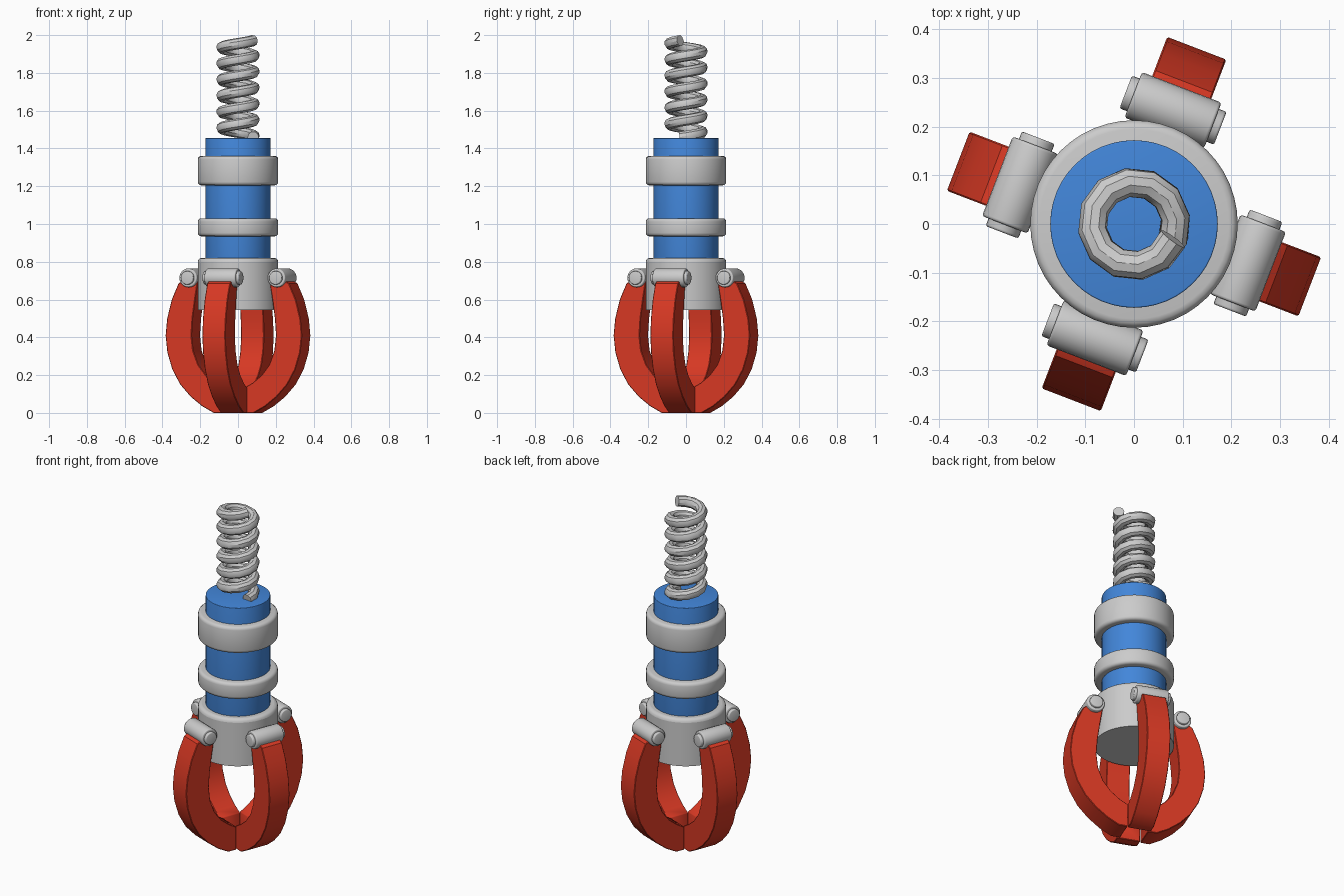
import bpy
import bmesh
import math
from mathutils import Matrix

if "Cube" in bpy.data.objects:
    bpy.data.objects.remove(bpy.data.objects["Cube"])

TURN = math.radians(-21)   # the claw set is twisted about the vertical axis


def material(name, rgb):
    m = bpy.data.materials.new(name)
    m.diffuse_color = (*rgb, 1)
    m.use_nodes = True
    m.node_tree.nodes["Principled BSDF"].inputs["Base Color"].default_value = m.diffuse_color
    return m


BLUE = material("blue", (0.055, 0.24, 0.70))
RED = material("red", (0.68, 0.04, 0.017))


def finish(ob, bevel=0, mat=None, segments=3):
    if mat:
        ob.data.materials.append(mat)
    bpy.ops.object.select_all(action='DESELECT')
    ob.select_set(True)
    bpy.context.view_layer.objects.active = ob
    if bevel:
        mod = ob.modifiers.new("bevel", 'BEVEL')
        mod.width = bevel
        mod.segments = segments
        mod.limit_method = 'ANGLE'
        mod.angle_limit = math.radians(40)
        bpy.ops.object.modifier_apply(modifier=mod.name)
    bpy.ops.object.shade_smooth_by_angle(angle=math.radians(35))
    return ob


def cylinder(name, r, z0, z1, bevel=0, mat=None, sides=48):
    bpy.ops.mesh.primitive_cylinder_add(vertices=sides, radius=r, depth=z1 - z0,
                                        location=(0, 0, (z0 + z1) / 2))
    ob = bpy.context.object
    ob.name = name
    return finish(ob, bevel, mat)


def place(ob, k):
    # turn a part built along +x to its quarter around the body
    ob.matrix_world = Matrix.Rotation(TURN + k * math.pi / 2, 4, 'Z') @ ob.matrix_world


# body: blue core with grey bands and lower collar
cylinder("body_core", 0.172, 0.70, 1.455, 0.003, BLUE)
cylinder("upper_band", 0.213, 1.205, 1.36, 0.018)
cylinder("middle_band", 0.213, 0.935, 1.03, 0.018)
collar = cylinder("lower_collar", 0.213, 0.545, 0.82)
# round only the collar's top rim
bm = bmesh.new()
bm.from_mesh(collar.data)
rim = [e for e in bm.edges if all(v.co.z > 0.1 for v in e.verts)]
bmesh.ops.bevel(bm, geom=rim, offset=0.02, segments=3, profile=0.5, affect='EDGES')
bm.to_mesh(collar.data)
bm.free()
finish(collar)

# coil spring: faceted helix path with a round section
TURNS, STEPS = 6, 12
curve = bpy.data.curves.new("spring", 'CURVE')
curve.dimensions = '3D'
curve.bevel_depth = 0.03
curve.bevel_resolution = 3
curve.use_fill_caps = True
path = curve.splines.new('POLY')
n = TURNS * STEPS
path.points.add(n)
for i, p in enumerate(path.points):
    a = TURN + 2 * math.pi * i / STEPS
    p.co = (0.086 * math.cos(a), 0.086 * math.sin(a), 1.46 + 0.511 * i / n, 1)
spring = bpy.data.objects.new("spring", curve)
bpy.context.collection.objects.link(spring)
bpy.ops.object.select_all(action='DESELECT')
spring.select_set(True)
bpy.context.view_layer.objects.active = spring
bpy.ops.object.convert(target='MESH')
finish(bpy.context.object)

# claw side profile (radius, height): outer curve down, tip, inner curve up
PROFILE = [(0.31, 0.685), (0.348, 0.60), (0.374, 0.50), (0.383, 0.41),
           (0.373, 0.32), (0.345, 0.23), (0.30, 0.15), (0.24, 0.085),
           (0.175, 0.035), (0.11, 0.0), (0.06, 0.0), (0.06, 0.135),
           (0.105, 0.16), (0.155, 0.20), (0.198, 0.255), (0.227, 0.33),
           (0.236, 0.41), (0.230, 0.50), (0.216, 0.60), (0.20, 0.70),
           (0.25, 0.72)]
HALF, SHIFT = 0.065, 0.009


def claw(k):
    bm = bmesh.new()
    face = bm.faces.new([bm.verts.new((r, SHIFT - HALF, z)) for r, z in PROFILE])
    ext = bmesh.ops.extrude_face_region(bm, geom=[face])
    for v in ext["geom"]:
        if isinstance(v, bmesh.types.BMVert):
            v.co.y += 2 * HALF
    bmesh.ops.recalc_face_normals(bm, faces=bm.faces)
    me = bpy.data.meshes.new("claw")
    bm.to_mesh(me)
    bm.free()
    ob = bpy.data.objects.new(f"claw_{k + 1}", me)
    bpy.context.collection.objects.link(ob)
    finish(ob, 0.003, RED, 1)
    place(ob, k)


def hinge_part(name, k, r, length, bevel):
    ob = cylinder(name, r, -length / 2, length / 2, bevel, sides=24)
    ob.matrix_world = (Matrix.Translation((0.247, SHIFT, 0.715))
                       @ Matrix.Rotation(math.pi / 2, 4, 'X'))
    place(ob, k)


# four claws with hinge barrels and pins
for k in range(4):
    claw(k)
    hinge_part(f"hinge_barrel_{k + 1}", k, 0.05, 0.175, 0.006)
    hinge_part(f"hinge_pin_{k + 1}", k, 0.036, 0.208, 0.005)
